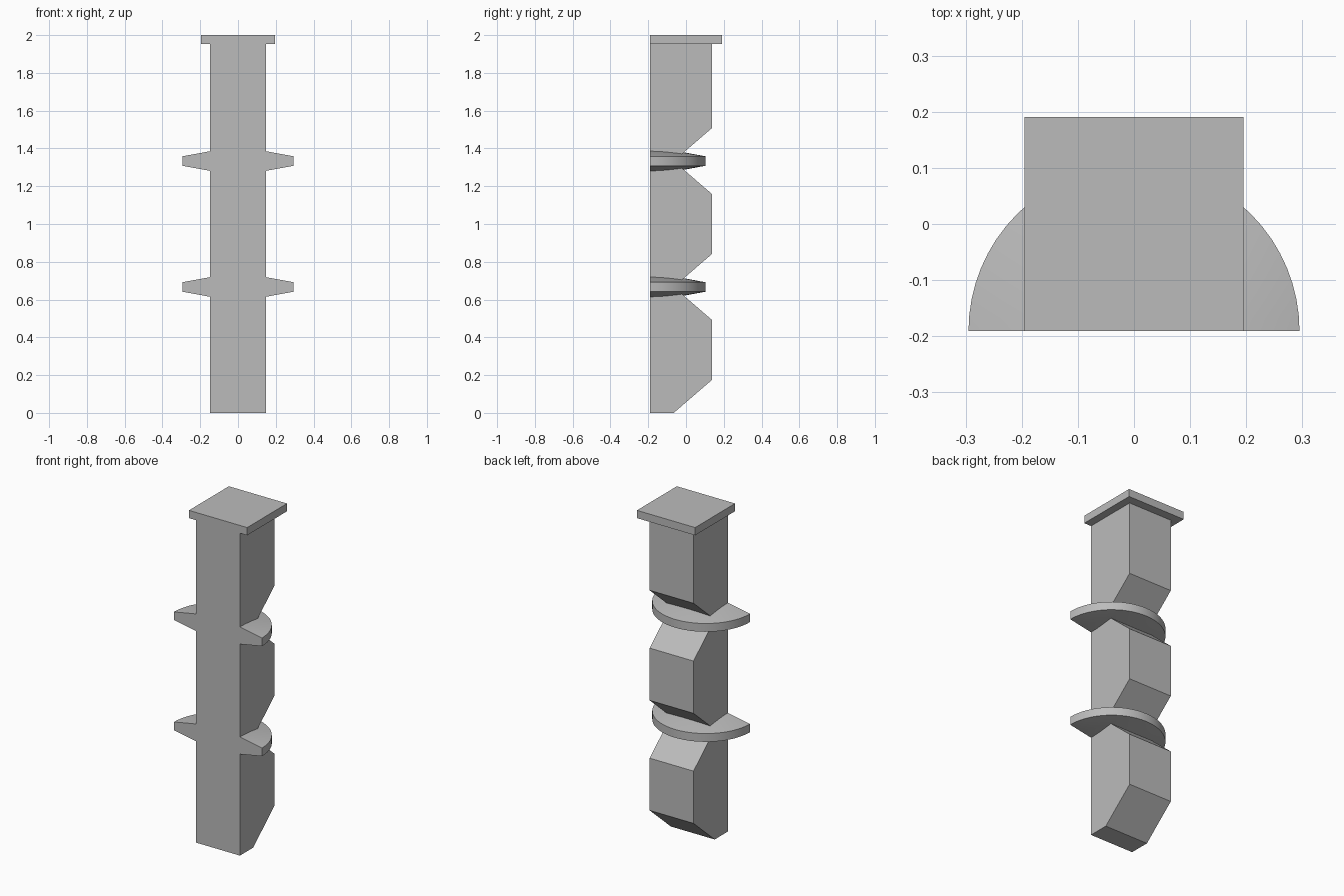
import bpy
import bmesh
from math import pi, sin, cos

cube = bpy.data.objects.get("Cube")
if cube:
    bpy.data.objects.remove(cube, do_unlink=True)

GREY = (0.5, 0.5, 0.5, 1.0)
FRONT = -0.191     # flat front plane shared by all parts
HALF_WIDTH = 0.147
BACK = 0.138
NOTCH_Y = -0.065   # deepest point of each notch
NOTCH_H = 0.175    # half the height of a notch
TOP, CAP_BOTTOM = 2.0, 1.953
RING_HEIGHTS = [TOP / 3, TOP * 2 / 3]

grey = bpy.data.materials.new("plain grey")
grey.use_nodes = True
grey.diffuse_color = GREY
grey.node_tree.nodes["Principled BSDF"].inputs["Base Color"].default_value = GREY


def finish(bm, name):
    bmesh.ops.recalc_face_normals(bm, faces=bm.faces)
    mesh = bpy.data.meshes.new(name)
    bm.to_mesh(mesh)
    bm.free()
    mesh.materials.append(grey)
    obj = bpy.data.objects.new(name, mesh)
    bpy.context.collection.objects.link(obj)
    return obj


def extrude_side_profile(name, points, half_width):
    """Extrude a (y, z) outline symmetrically along x."""
    bm = bmesh.new()
    face = bm.faces.new([bm.verts.new((-half_width, y, z)) for y, z in points])
    new = bmesh.ops.extrude_face_region(bm, geom=[face])["geom"]
    verts = [v for v in new if isinstance(v, bmesh.types.BMVert)]
    bmesh.ops.translate(bm, vec=(2 * half_width, 0, 0), verts=verts)
    return finish(bm, name)


def half_ring(name, height, segments=32):
    """Half disc that thins towards its rim, closed by a flat front."""
    radius, rim, hub = 0.295, 0.025, 0.079
    bm = bmesh.new()
    top = bm.verts.new((0, FRONT, height + hub))
    bottom = bm.verts.new((0, FRONT, height - hub))
    rims = []
    for i in range(segments + 1):
        a = pi * i / segments
        x, y = radius * cos(a), FRONT + radius * sin(a)
        rims.append([bm.verts.new((x, y, height + s * rim)) for s in (1, -1)])
    for (u0, l0), (u1, l1) in zip(rims, rims[1:]):
        bm.faces.new((top, u0, u1))
        bm.faces.new((bottom, l1, l0))
        bm.faces.new((u0, l0, l1, u1))
    # Flat front
    bm.faces.new((top, rims[-1][0], rims[-1][1], bottom, rims[0][1], rims[0][0]))
    obj = finish(bm, name)
    bpy.ops.object.select_all(action="DESELECT")
    obj.select_set(True)
    bpy.context.view_layer.objects.active = obj
    bpy.ops.object.shade_smooth_by_angle(angle=0.4)
    return obj


# Column with a sloped foot and two V notches in its back
outline = [(FRONT, 0), (NOTCH_Y, 0), (BACK, NOTCH_H)]
for z in RING_HEIGHTS:
    outline += [(BACK, z - NOTCH_H), (NOTCH_Y, z), (BACK, z + NOTCH_H)]
outline += [(BACK, CAP_BOTTOM), (FRONT, CAP_BOTTOM)]
extrude_side_profile("column", outline, HALF_WIDTH)

# Square cap plate
extrude_side_profile("cap", [(FRONT, CAP_BOTTOM), (0.191, CAP_BOTTOM),
                             (0.191, TOP), (FRONT, TOP)], 0.195)

# Tapered half rings set in the notches
for label, z in zip(("lower", "upper"), RING_HEIGHTS):
    half_ring(label + "_ring", z)
